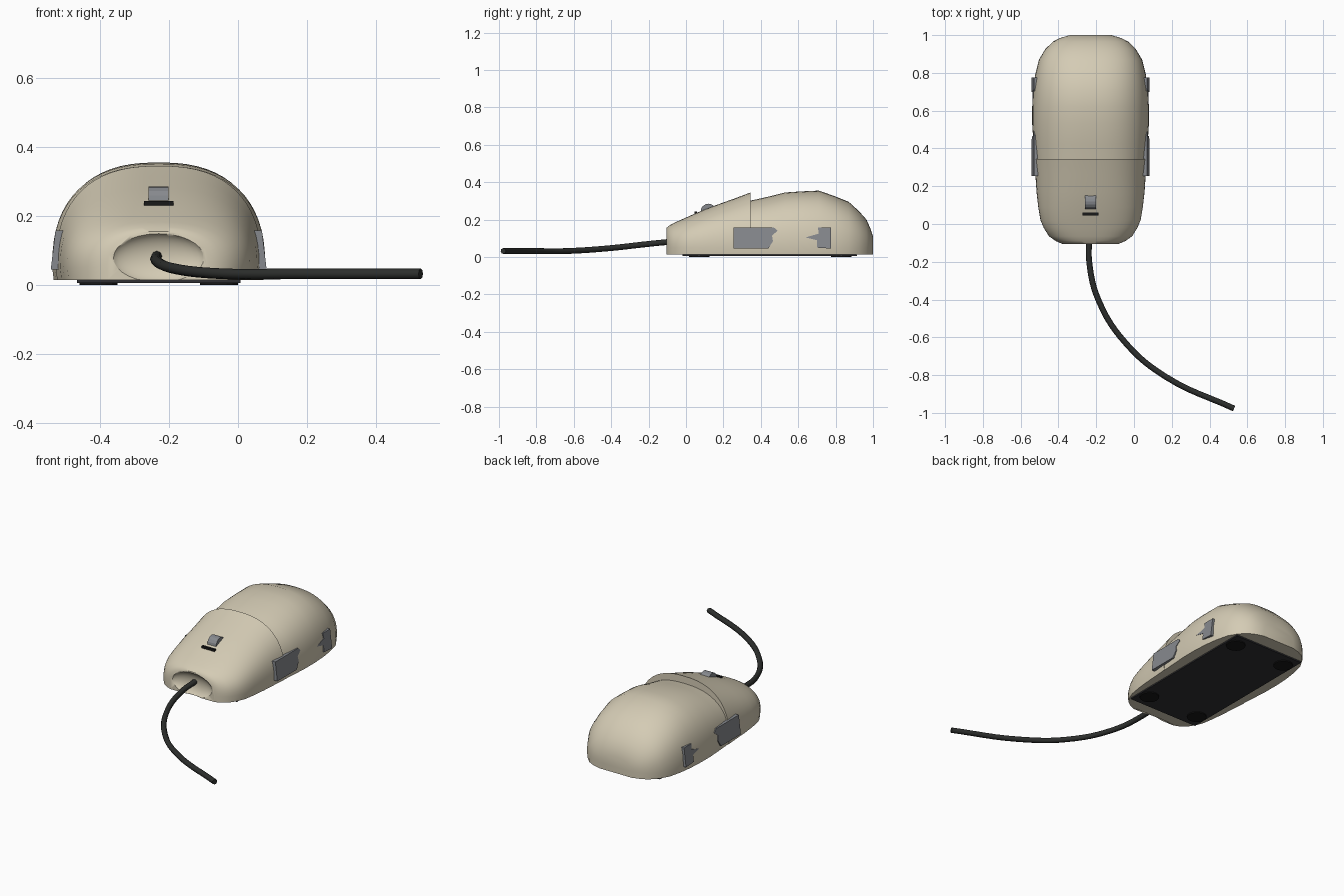
import bpy, bmesh, math
from mathutils import Vector

if "Cube" in bpy.data.objects:
    bpy.data.objects.remove(bpy.data.objects["Cube"])

CX = -0.23  # centre line of the mouse


def material(name, rgb):
    m = bpy.data.materials.new(name)
    m.diffuse_color = (*rgb, 1)
    m.use_nodes = True
    m.node_tree.nodes["Principled BSDF"].inputs["Base Color"].default_value = m.diffuse_color
    return m


BEIGE = material("warm beige", (0.66, 0.60, 0.46))
GREY = material("mid grey", (0.24, 0.25, 0.27))
CHARCOAL = material("charcoal", (0.028, 0.028, 0.032))
RUBBER = material("cable black", (0.026, 0.028, 0.026))
BLACK = material("foot black", (0.009, 0.009, 0.009))


def finish(bm, name, mat, angle=None):
    bmesh.ops.recalc_face_normals(bm, faces=bm.faces)
    me = bpy.data.meshes.new(name)
    bm.to_mesh(me)
    bm.free()
    ob = bpy.data.objects.new(name, me)
    bpy.context.collection.objects.link(ob)
    me.materials.append(mat)
    if angle:
        bpy.ops.object.select_all(action='DESELECT')
        ob.select_set(True)
        bpy.context.view_layer.objects.active = ob
        bpy.ops.object.shade_smooth_by_angle(angle=math.radians(angle))
    return ob


def section(y, w, top, n=32, power=2.45):
    """Domed cross-section: a superellipse arch over a short tucked-in skirt."""
    z0 = 0.05
    pts = [(CX - w * 0.985, y, 0.014), (CX + w * 0.985, y, 0.014)]
    for i in range(n + 1):
        a = math.pi * i / n
        c, s = math.cos(a), max(math.sin(a), 0)
        pts.append((CX + w * math.copysign(abs(c) ** (2 / power), c), y,
                    z0 + (top - z0) * s ** (2 / power)))
    return pts


def loft(name, stations):
    bm = bmesh.new()
    rings = [[bm.verts.new(p) for p in section(*s)] for s in stations]
    n = len(rings[0])
    for a, b in zip(rings, rings[1:]):
        for i in range(n):
            j = (i + 1) % n
            bm.faces.new((a[i], a[j], b[j], b[i]))
    bm.faces.new(rings[0])
    bm.faces.new(rings[-1])
    return finish(bm, name, BEIGE, 48)


def prism(name, outline, offset, mat):
    """Extrude an outline of points by an offset vector."""
    bm = bmesh.new()
    a = [bm.verts.new(p) for p in outline]
    b = [bm.verts.new(Vector(p) + Vector(offset)) for p in outline]
    bm.faces.new(a)
    bm.faces.new(b)
    for i in range(len(a)):
        j = (i + 1) % len(a)
        bm.faces.new((a[i], a[j], b[j], b[i]))
    return finish(bm, name, mat)


# palm shell and the slightly raised button shell: (y, half width, top height)
loft("palm_shell", [(0.32, 0.294, 0.296), (0.42, 0.302, 0.318), (0.53, 0.309, 0.345),
                    (0.62, 0.309, 0.351), (0.71, 0.304, 0.355), (0.79, 0.293, 0.327),
                    (0.87, 0.273, 0.295), (0.925, 0.24, 0.245), (0.965, 0.20, 0.20),
                    (0.985, 0.16, 0.155), (1.0, 0.11, 0.11)])
button = loft("button_shell", [(-0.105, 0.15, 0.155), (-0.09, 0.185, 0.168),
                               (-0.065, 0.22, 0.182), (-0.02, 0.248, 0.202),
                               (0.02, 0.265, 0.22), (0.09, 0.277, 0.25),
                               (0.17, 0.286, 0.281), (0.26, 0.292, 0.313),
                               (0.345, 0.299, 0.345)])

# scooped recess where the cable leaves
bm = bmesh.new()
bmesh.ops.create_uvsphere(bm, u_segments=32, v_segments=16, radius=1)
bmesh.ops.scale(bm, vec=(0.14, 0.05, 0.075), verts=bm.verts)
bmesh.ops.translate(bm, vec=(CX, -0.122, 0.078), verts=bm.verts)
cutter = finish(bm, "recess_cutter", BEIGE, 60)
cutter.hide_render = True
cutter.hide_viewport = True
cut = button.modifiers.new("recess", 'BOOLEAN')
cut.operation = 'DIFFERENCE'
cut.solver = 'EXACT'
cut.object = cutter

# side grips, two tilted plates on each side
GRIPS = {"front": [(0.255, 0.045), (0.44, 0.045), (0.465, 0.085), (0.46, 0.115),
                   (0.49, 0.14), (0.47, 0.158), (0.255, 0.158)],
         "rear": [(0.70, 0.05), (0.775, 0.045), (0.775, 0.158), (0.705, 0.158),
                  (0.71, 0.125), (0.64, 0.105), (0.70, 0.09)]}
for side, sx in (("left", -1), ("right", 1)):
    for part, shape in GRIPS.items():
        pts = [(CX + sx * (0.313 - 0.12 * (z - 0.045)), y, z) for y, z in shape]
        prism(f"{part}_grip_{side}", pts, (-sx * 0.05, 0, 0), GREY)

# base plate and four round feet
x0, x1, y0, y1 = CX - 0.237, CX + 0.237, -0.02, 0.915
prism("base_plate", [(x0, y0, 0.006), (x1, y0, 0.006), (x1, y1, 0.006), (x0, y1, 0.006)],
      (0, 0, 0.014), CHARCOAL)
for sx in (-1, 1):
    for y in (0.07, 0.83):
        ring = [(CX + sx * 0.175 + 0.055 * math.cos(k * math.pi / 8),
                 y + 0.055 * math.sin(k * math.pi / 8), 0) for k in range(16)]
        prism("foot", ring, (0, 0, 0.008), BLACK)

# scroll wheel and the slit in front of it
wheel = [(CX - 0.029, 0.12 + 0.042 * math.cos(k * math.pi / 8),
          0.243 + 0.042 * math.sin(k * math.pi / 8)) for k in range(16)]
prism("scroll_wheel", wheel, (0.058, 0, 0), GREY)
prism("button_slit", [(CX - 0.043, 0.045, 0.22), (CX + 0.043, 0.045, 0.22),
                      (CX + 0.043, 0.06, 0.22), (CX - 0.043, 0.06, 0.22)],
      (0, 0, 0.023), BLACK)

# trailing cable
path = [(-0.235, -0.05, 0.085), (-0.237, -0.2, 0.07), (-0.185, -0.41, 0.047),
        (-0.04, -0.635, 0.032), (0.17, -0.81, 0.032), (0.53, -0.977, 0.032)]
curve = bpy.data.curves.new("cable", 'CURVE')
curve.dimensions = '3D'
curve.bevel_depth = 0.0155
curve.bevel_resolution = 2
curve.resolution_u = 6
curve.use_fill_caps = True
spline = curve.splines.new('BEZIER')
spline.bezier_points.add(len(path) - 1)
for bp, p in zip(spline.bezier_points, path):
    bp.co = p
    bp.handle_left_type = bp.handle_right_type = 'AUTO'
curve.materials.append(RUBBER)
bpy.context.collection.objects.link(bpy.data.objects.new("cable", curve))
